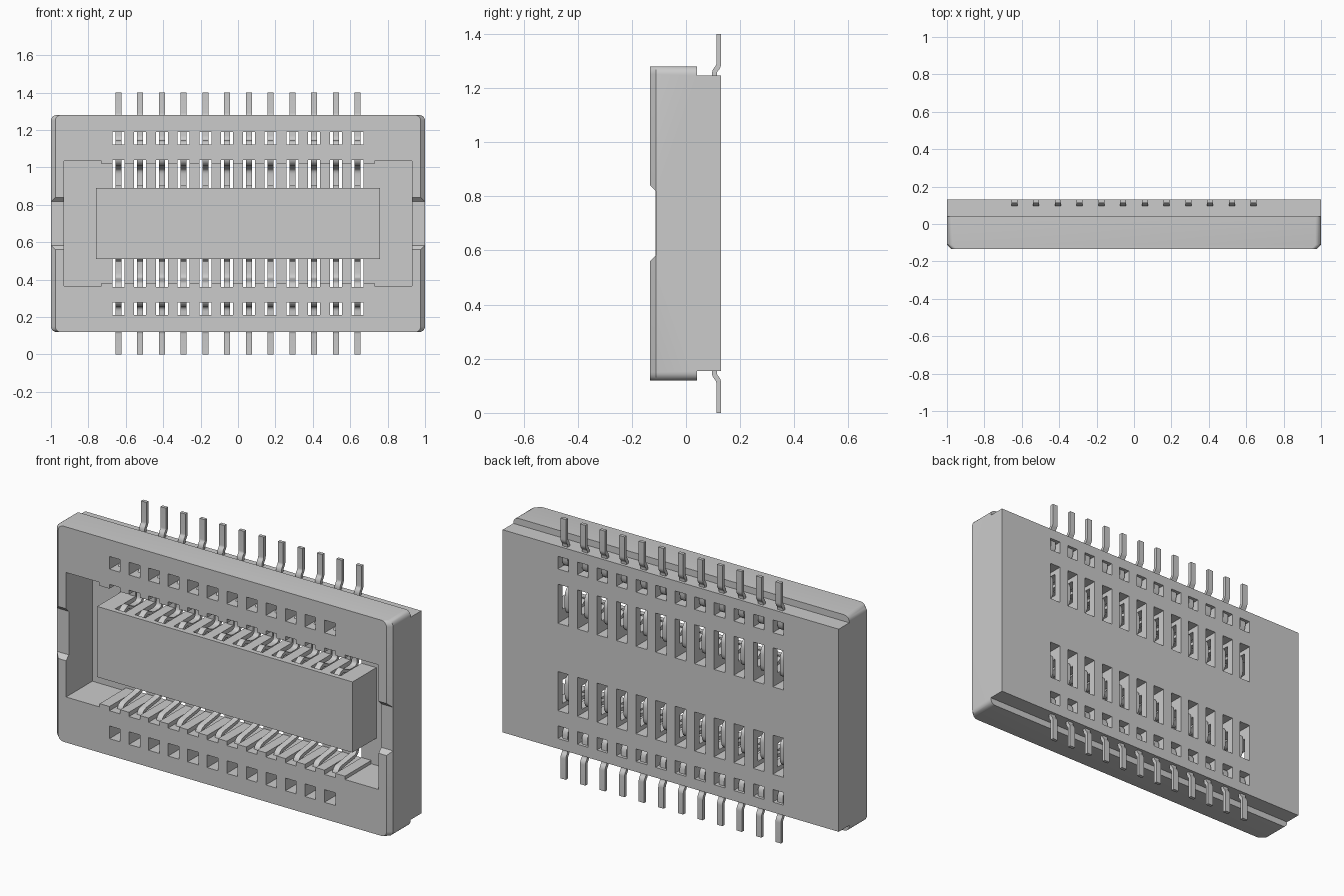
import bpy, bmesh, math
from mathutils import Vector

if "Cube" in bpy.data.objects:
    bpy.data.objects.remove(bpy.data.objects["Cube"])

PINS = [-0.64 + i * 1.28 / 11 for i in range(12)]


def make(name, bm):
    bmesh.ops.recalc_face_normals(bm, faces=bm.faces)
    me = bpy.data.meshes.new(name)
    bm.to_mesh(me)
    bm.free()
    ob = bpy.data.objects.new(name, me)
    bpy.context.collection.objects.link(ob)
    return ob


def loft(bm, rings):
    rows = [[bm.verts.new(p) for p in r] for r in rings]
    n = len(rows[0])
    for a, b in zip(rows, rows[1:]):
        for i in range(n):
            bm.faces.new((a[i], a[(i + 1) % n], b[(i + 1) % n], b[i]))
    bm.faces.new(rows[0])
    bm.faces.new(rows[-1][::-1])


def prism_x(bm, yz, a, b):
    loft(bm, [[(x, y, z) for y, z in yz] for x in (a, b)])


def prism_y(bm, xz, a, b):
    loft(bm, [[(x, y, z) for x, z in xz] for y in (a, b)])


def rect(a, b, c, d):
    return [(a, c), (b, c), (b, d), (a, d)]


def flip(pts):
    return [(y, 1.4 - z) for y, z in pts]


def boolean(ob, cutter, op='DIFFERENCE'):
    m = ob.modifiers.new("bool", 'BOOLEAN')
    m.object, m.operation, m.solver = cutter, op, 'EXACT'
    bpy.context.view_layer.objects.active = ob
    bpy.ops.object.modifier_apply(modifier=m.name)
    bpy.data.objects.remove(cutter)


def fillet(pts, r, steps=4):
    """Round the inner corners of an open 2D path."""
    pts = [Vector(p) for p in pts]
    out = [pts[0]]
    for p, c, n in zip(pts, pts[1:], pts[2:]):
        k = min(r, (p - c).length * 0.45, (n - c).length * 0.45)
        a, b = c + (p - c).normalized() * k, c + (n - c).normalized() * k
        for i in range(steps + 1):
            t = i / steps
            out.append(a * (1 - t) ** 2 + c * 2 * t * (1 - t) + b * t * t)
    return out + [pts[-1]]


def ribbon(path, h):
    """Closed strip outline of half thickness h around a 2D path."""
    left, right = [], []
    for i, p in enumerate(path):
        d = (path[min(i + 1, len(path) - 1)] - path[max(i - 1, 0)]).normalized()
        n = Vector((-d.y, d.x)) * h
        left.append(p + n)
        right.append(p - n)
    return left, right


# housing block: rounded outer corners, chamfered front ends
def outline(hx, y, r=0.03):
    pts = []
    for k, (sx, sz) in enumerate(((1, 1), (-1, 1), (-1, -1), (1, -1))):
        for i in range(6):
            a = math.pi / 2 * (k + i / 5)
            pts.append((sx * (hx - r) + r * math.cos(a), y,
                        0.7 + sz * (0.58 - r) + r * math.sin(a)))
    return pts


bm = bmesh.new()
loft(bm, [outline(0.977, -0.133), outline(1, -0.11), outline(1, 0.13)])
housing = make("housing", bm)

# rear steps along the top and bottom
bm = bmesh.new()
for s in (rect(0.04, 0.3, 1.245, 1.5), flip(rect(0.04, 0.3, 1.245, 1.5))):
    prism_x(bm, s, -1.2, 1.2)
boolean(housing, make("step_cutter", bm))

# mating pocket with taller ends
half = [(0.93, 0.335), (0.73, 0.335), (0.73, 0.317)]
q = half + [(-x, z) for x, z in half[::-1]]
q += [(-x, -z) for x, z in q]
bm = bmesh.new()
prism_y(bm, [(x, z + 0.7) for x, z in q], -0.3, 0.09)
boolean(housing, make("pocket_cutter", bm))

# lowered end walls
bm = bmesh.new()
prism_x(bm, [(-0.11, 0.583), (-0.11, 0.817), (-0.16, 0.867), (-0.16, 0.533)], -1.2, 1.2)
boolean(housing, make("notch_cutter", bm))

# central island
bm = bmesh.new()
prism_y(bm, rect(-0.76, 0.76, 0.51, 0.89), -0.112, 0.11)
boolean(housing, make("island", bm), 'UNION')

# contact slots and small windows
slot = [(-0.3, 0.893), (-0.3, 1.04), (0.3, 1.04), (0.3, 0.83), (-0.085, 0.83), (-0.085, 0.893)]
window = rect(-0.3, 0.3, 1.122, 1.19)
bm = bmesh.new()
for x in PINS:
    for s in (slot, window):
        prism_x(bm, s, x - 0.032, x + 0.032)
        prism_x(bm, flip(s), x - 0.032, x + 0.032)
boolean(housing, make("slot_cutter", bm))

# bent spring contacts, upper and lower rows
path = fillet([(0.121, 1.4), (0.121, 1.28), (0.105, 1.262), (0.105, 1.135), (-0.075, 1.135),
               (-0.085, 1.022), (0.085, 1.0), (0.085, 0.872), (0.0, 0.872),
               (-0.04, 0.9), (-0.075, 0.875)], 0.035)
left, right = ribbon(path, 0.009)
for name, f in (("upper_contacts", lambda p: p.y), ("lower_contacts", lambda p: 1.4 - p.y)):
    bm = bmesh.new()
    for x in PINS:
        loft(bm, [[(x - 0.016, l.x, f(l)), (x + 0.016, l.x, f(l)),
                   (x + 0.016, r.x, f(r)), (x - 0.016, r.x, f(r))]
                  for l, r in zip(left, right)])
    make(name, bm)

for ob in bpy.context.collection.objects:
    bpy.ops.object.select_all(action='DESELECT')
    ob.select_set(True)
    bpy.context.view_layer.objects.active = ob
    bpy.ops.object.shade_smooth_by_angle(angle=math.radians(30))
